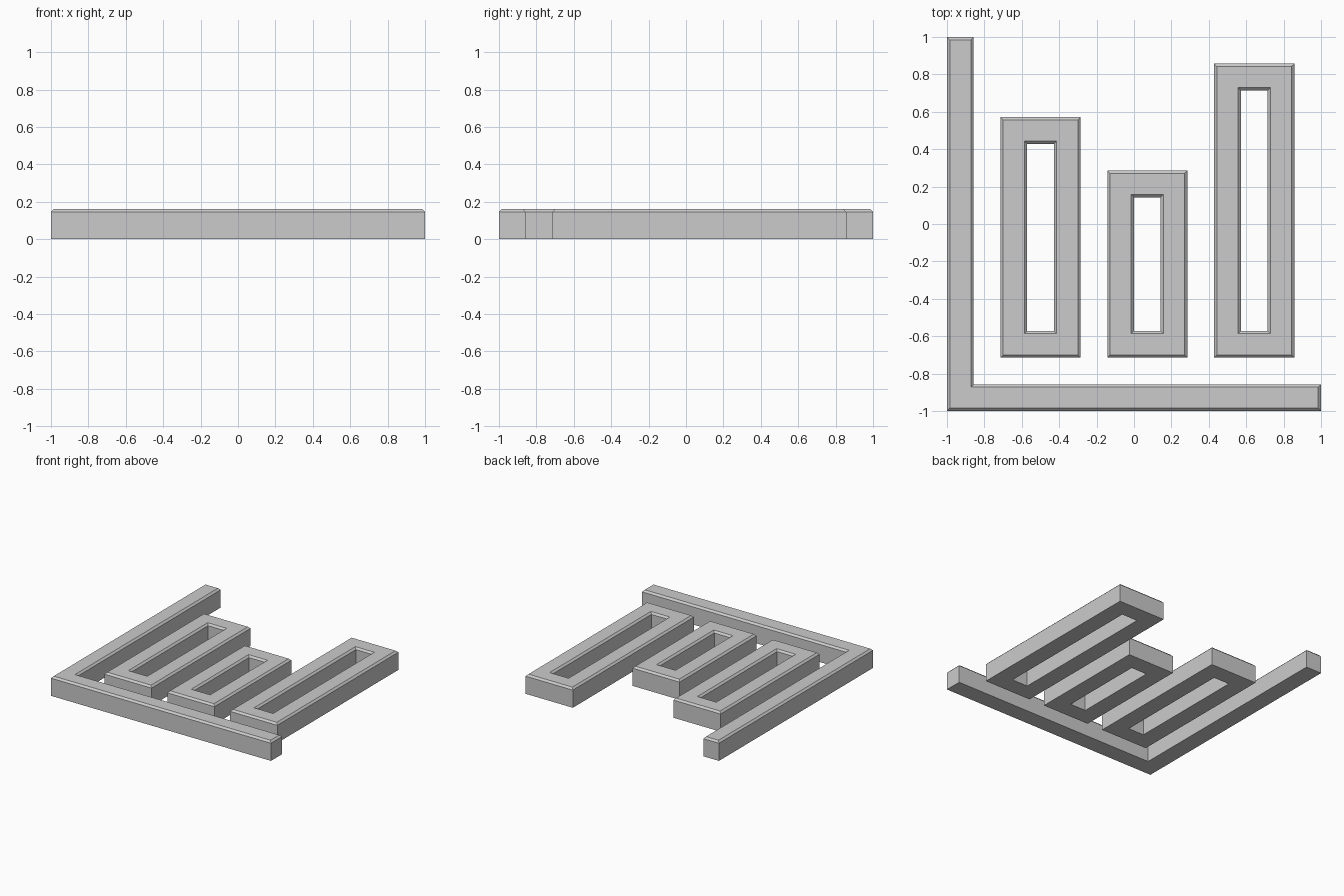
import bpy, bmesh

if "Cube" in bpy.data.objects:
    bpy.data.objects.remove(bpy.data.objects["Cube"])

H = 0.16        # total height
C = 0.015       # top chamfer
U = 1 / 7       # stroke width and layout unit


def rect(x0, x1, y0, y1, d=0.0):
    """Rectangle outline shrunk by d."""
    return [(x0 + d, y0 + d), (x1 - d, y0 + d), (x1 - d, y1 - d), (x0 + d, y1 - d)]


def axis_outline(d=0.0):
    """L-shaped outline shrunk by d."""
    lo, hi, inner = -1 + d, 1 - d, -1 + U - d
    return [(lo, lo), (hi, lo), (hi, inner), (inner, inner), (inner, hi), (lo, hi)]


def build(name, rings, closed):
    """Bridge stacked outlines; closed joins last to first, otherwise cap both ends."""
    bm = bmesh.new()
    loops = [[bm.verts.new((x, y, z)) for x, y in pts] for pts, z in rings]
    n = len(loops[0])
    pairs = list(zip(loops, loops[1:]))
    if closed:
        pairs.append((loops[-1], loops[0]))
    else:
        bm.faces.new(loops[0][::-1])
        bm.faces.new(loops[-1])
    for a, b in pairs:
        for i in range(n):
            j = (i + 1) % n
            bm.faces.new((a[i], a[j], b[j], b[i]))
    bmesh.ops.recalc_face_normals(bm, faces=bm.faces[:])
    mesh = bpy.data.meshes.new(name)
    bm.to_mesh(mesh)
    bm.free()
    obj = bpy.data.objects.new(name, mesh)
    bpy.context.collection.objects.link(obj)


# L-shaped chart axes
build("chart_axes", [(axis_outline(), 0), (axis_outline(), H - C),
                     (axis_outline(C), H)], closed=False)

# Hollow chart bars, chamfered on the outer and inner top edges
bars = [("left_bar", -5 * U, 4 * U), ("middle_bar", -U, 2 * U), ("right_bar", 3 * U, 6 * U)]
for name, x, top in bars:
    box = (x, x + 3 * U, -5 * U, top)
    build(name, [(rect(*box), 0), (rect(*box), H - C), (rect(*box, C), H),
                 (rect(*box, U - C), H), (rect(*box, U), H - C), (rect(*box, U), 0)],
          closed=True)
